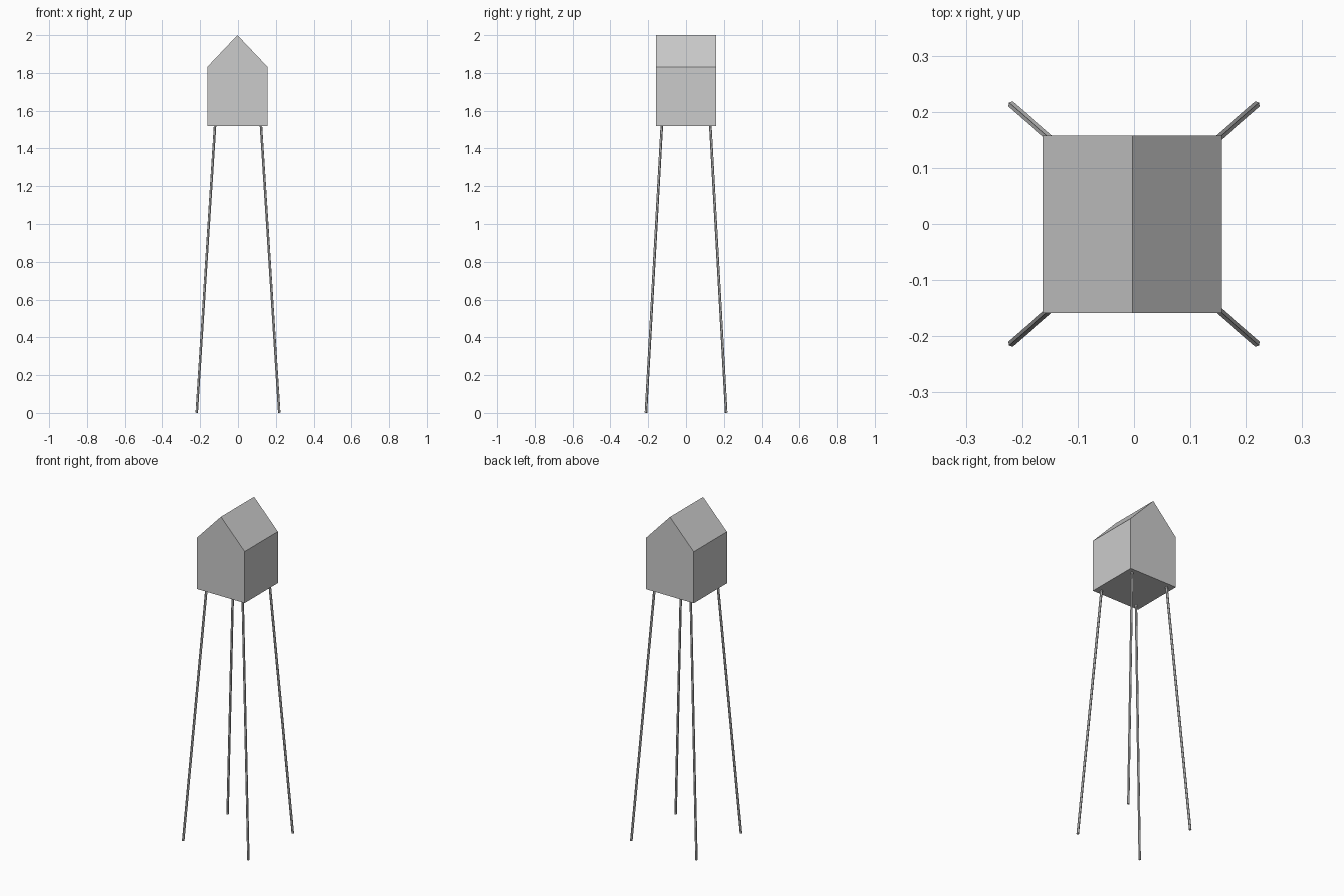
import bpy
import bmesh
from mathutils import Vector

if "Cube" in bpy.data.objects:
    bpy.data.objects.remove(bpy.data.objects["Cube"])


def finish(bm, name):
    bmesh.ops.recalc_face_normals(bm, faces=bm.faces)
    mesh = bpy.data.meshes.new(name)
    bm.to_mesh(mesh)
    bm.free()
    obj = bpy.data.objects.new(name, mesh)
    bpy.context.collection.objects.link(obj)
    return obj


# Gabled cabin: pentagon profile extruded from front to back
bm = bmesh.new()
profile = [(-0.162, 1.52), (0.156, 1.52), (0.156, 1.832), (-0.003, 2.0), (-0.162, 1.832)]
face = bm.faces.new([bm.verts.new((x, -0.159, z)) for x, z in profile])
extruded = bmesh.ops.extrude_face_region(bm, geom=[face], use_keep_orig=True)
moved = [v for v in extruded["geom"] if isinstance(v, bmesh.types.BMVert)]
bmesh.ops.translate(bm, verts=moved, vec=(0, 0.317, 0))
finish(bm, "gabled_cabin")


# Thin splayed stilts
def stilt(name, sx, sy):
    foot = Vector((sx * 0.218, sy * 0.212, 0.001))
    top = Vector((sx * 0.121, sy * 0.128, 1.525))
    axis = top - foot
    bm = bmesh.new()
    bmesh.ops.create_cone(bm, cap_ends=True, segments=6, radius1=0.007,
                          radius2=0.007, depth=axis.length)
    obj = finish(bm, name)
    obj.location = (foot + top) / 2
    obj.rotation_mode = 'QUATERNION'
    obj.rotation_quaternion = axis.to_track_quat('Z', 'Y')


for row, sy in (("front", -1), ("back", 1)):
    for side, sx in (("left", -1), ("right", 1)):
        stilt(f"{row}_{side}_stilt", sx, sy)
